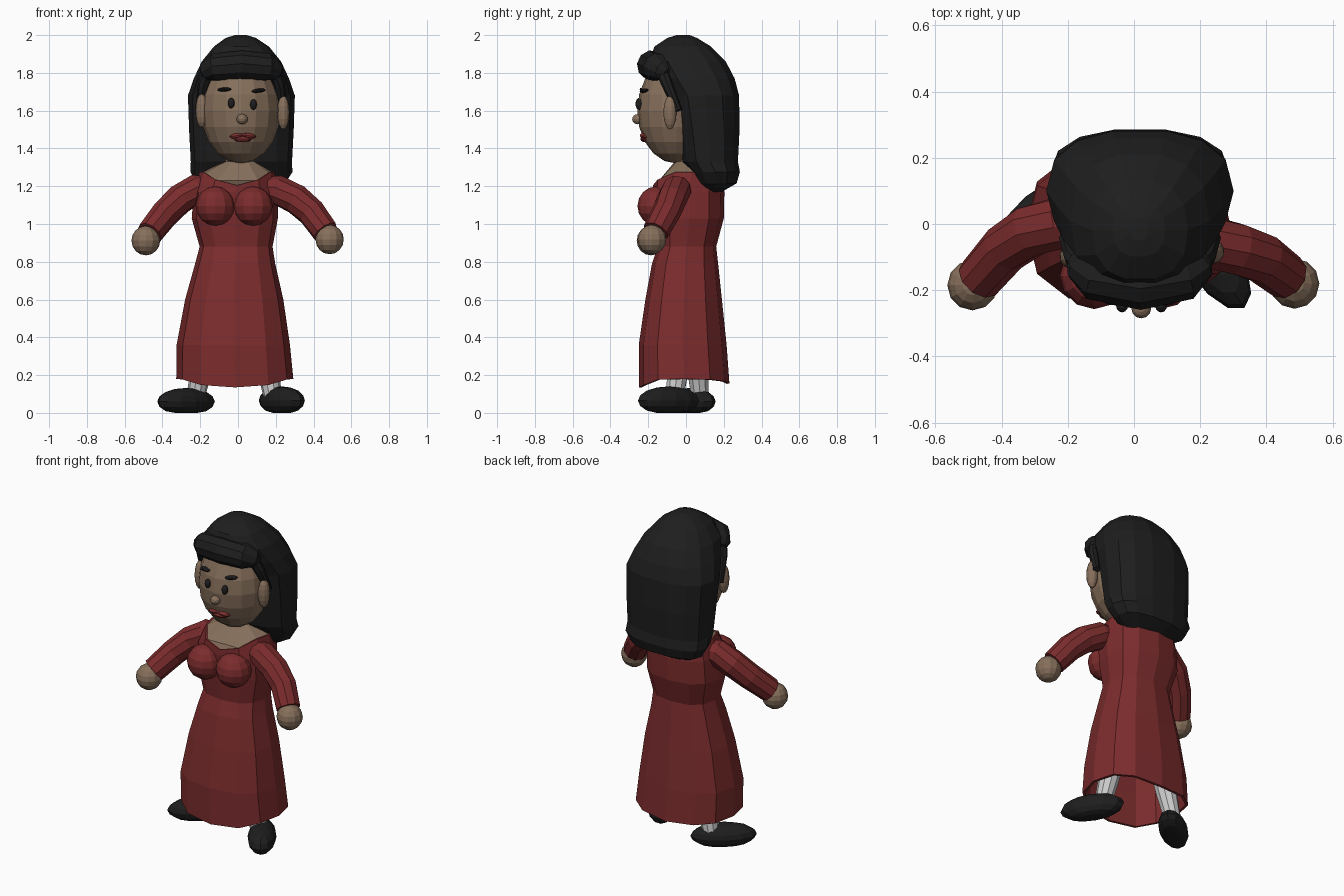
import bpy, bmesh, math
from mathutils import Vector, Matrix, Euler


def material(name, rgb):
    m = bpy.data.materials.new(name)
    m.diffuse_color = (*rgb, 1)
    return m


RED = material("dress_red", (0.20, 0.025, 0.026))
SKIN = material("skin", (0.24, 0.16, 0.105))
BLACK = material("black", (0.013, 0.013, 0.013))
LIP = material("lip_red", (0.22, 0.03, 0.03))


def finish(name, bm, mat):
    bmesh.ops.recalc_face_normals(bm, faces=bm.faces)
    me = bpy.data.meshes.new(name)
    bm.to_mesh(me)
    bm.free()
    if mat:
        me.materials.append(mat)
    ob = bpy.data.objects.new(name, me)
    bpy.context.collection.objects.link(ob)
    return ob


def loft(name, rings, mat, cap=True):
    bm = bmesh.new()
    vs = [[bm.verts.new(p) for p in r] for r in rings]
    n = len(rings[0])
    for a, b in zip(vs, vs[1:]):
        for i in range(n):
            j = (i + 1) % n
            bm.faces.new((a[i], a[j], b[j], b[i]))
    if cap:
        bm.faces.new(vs[0])
        bm.faces.new(vs[-1])
    return finish(name, bm, mat)


def ring(z, cx, hw, yf, yb, n=12, p=2.5, phase=0.0):
    # rounded-square horizontal ring; index 0 is at the front
    pts = []
    for i in range(n):
        a = 2 * math.pi * i / n - math.pi / 2 + phase
        c, s = math.cos(a), math.sin(a)
        x = math.copysign(abs(c) ** (2 / p), c)
        y = math.copysign(abs(s) ** (2 / p), s)
        pts.append(Vector((cx + hw * x, (yf + yb) / 2 + (yb - yf) / 2 * y, z)))
    return pts


def ellipsoid(name, loc, rad, mat, rot=(0, 0, 0), seg=12, rows=8, floor=None):
    bm = bmesh.new()
    mtx = Matrix.Translation(loc) @ Euler(rot).to_matrix().to_4x4() @ Matrix.Diagonal((*rad, 1))
    bmesh.ops.create_uvsphere(bm, u_segments=seg, v_segments=rows, radius=1, matrix=mtx)
    if floor is not None:
        for v in bm.verts:
            v.co.z = max(v.co.z, floor)
    return finish(name, bm, mat)


def tube(name, path, radii, mat, n=10):
    path = [Vector(p) for p in path]
    rings = []
    for i, p in enumerate(path):
        t = (path[min(i + 1, len(path) - 1)] - path[max(i - 1, 0)]).normalized()
        u = t.cross(Vector((0, 1, 0.2))).normalized()
        w = t.cross(u)
        rings.append([p + radii[i] * (math.cos(k * 2 * math.pi / n) * u + math.sin(k * 2 * math.pi / n) * w)
                      for k in range(n)])
    return loft(name, rings, mat)


# dress: stacked rings from hem to V neckline
hem = ring(0.155, -0.017, 0.31, -0.25, 0.23)
for k, v in enumerate(hem):
    v.z += 0.025 * abs(math.sin(k * math.pi / 6)) - (0.02 if k in (11, 0, 1) else 0)
neckline = ring(1.275, -0.005, 0.2, -0.12, 0.18)
for k, (y, z) in {11: (-0.15, 1.235), 0: (-0.175, 1.205), 1: (-0.15, 1.235)}.items():
    neckline[k].y, neckline[k].z = y, z
profile = [(0.36, -0.025, 0.30, -0.25, 0.215), (0.6, -0.02, 0.26, -0.215, 0.19),
           (0.79, -0.015, 0.212, -0.18, 0.17), (0.88, -0.01, 0.193, -0.15, 0.16),
           (1.03, -0.017, 0.228, -0.165, 0.2), (1.17, -0.012, 0.222, -0.175, 0.203)]
dress = loft("dress", [hem] + [ring(*r) for r in profile] + [neckline], RED, cap=False)
sol = dress.modifiers.new("thickness", 'SOLIDIFY')
sol.thickness = 0.015
for x, side in ((-0.12, "left"), (0.08, "right")):
    ellipsoid("bust_" + side, (x, -0.157, 1.095), (0.104, 0.1, 0.104), RED)

# neck and shoulder skin filling the neckline
base = [Vector((v.x * 0.96, 0.02 + (v.y - 0.02) * 0.96, v.z - 0.005)) for v in neckline]
loft("neck", [base, ring(1.33, 0.01, 0.085, -0.06, 0.09, p=2), ring(1.45, 0.01, 0.075, -0.07, 0.07, p=2)], SKIN)

# sleeves and hands
arms = {
    "left": [(-0.14, 0.02, 1.19), (-0.22, 0.005, 1.185), (-0.31, -0.02, 1.13), (-0.39, -0.075, 1.05), (-0.468, -0.165, 0.95)],
    "right": [(0.12, -0.03, 1.19), (0.21, -0.05, 1.18), (0.31, -0.075, 1.13), (0.39, -0.105, 1.06), (0.462, -0.16, 0.96)],
}
for side, path in arms.items():
    tube("sleeve_" + side, path, [0.06, 0.08, 0.08, 0.076, 0.071], RED)
ellipsoid("hand_left", (-0.488, -0.185, 0.912), (0.076, 0.076, 0.078), SKIN)
ellipsoid("hand_right", (0.485, -0.18, 0.918), (0.075, 0.076, 0.078), SKIN)

# legs and shoes
tube("leg_left", [(-0.225, 0.075, 0.08), (-0.19, 0.06, 0.25), (-0.11, 0.02, 0.75)], [0.048, 0.06, 0.085], None)
tube("leg_right", [(0.185, -0.06, 0.08), (0.155, -0.04, 0.25), (0.09, 0.0, 0.75)], [0.048, 0.06, 0.085], None)
ellipsoid("shoe_left", (-0.275, 0.02, 0.06), (0.19, 0.082, 0.072), BLACK, (0, 0, math.radians(40)), floor=0)
ellipsoid("shoe_right", (0.232, -0.093, 0.065), (0.19, 0.082, 0.075), BLACK, (0, 0, math.radians(-58)), floor=0)

# head, ears and face
ellipsoid("head", (0.015, -0.05, 1.6), (0.21, 0.208, 0.28), SKIN, seg=16, rows=10)
ellipsoid("ear_left", (-0.192, -0.1, 1.6), (0.033, 0.036, 0.09), SKIN, (0, 0, 0.3))
ellipsoid("ear_right", (0.24, -0.085, 1.59), (0.033, 0.036, 0.09), SKIN, (0, 0, -0.3))
ellipsoid("nose", (0.022, -0.255, 1.555), (0.03, 0.03, 0.027), SKIN)
for side, ex, ez, bx, bz, tilt in (("left", -0.036, 1.64, -0.072, 1.712, -0.05), ("right", 0.082, 1.632, 0.108, 1.706, -0.12)):
    ellipsoid("eye_" + side, (ex, -0.247, ez), (0.018, 0.02, 0.028), BLACK)
    ellipsoid("eyebrow_" + side, (bx, -0.222, bz), (0.04, 0.022, 0.011), BLACK,
              (0, tilt, -0.3 if side == "left" else 0.3), seg=10, rows=6)
for side, s in (("left", -1), ("right", 1)):
    ellipsoid("upper_lip_" + side, (0.025 + s * 0.033, -0.222, 1.467), (0.04, 0.022, 0.014), LIP,
              (0, s * 0.15, s * 0.2), seg=10, rows=6)
ellipsoid("lower_lip", (0.025, -0.217, 1.45), (0.052, 0.025, 0.017), LIP, seg=10, rows=6)

# long hair: closed loft behind the face
hair = [(1.17, 0.01, 0.15, 0.08, 0.19), (1.215, 0.015, 0.235, 0.05, 0.27), (1.275, 0.018, 0.27, 0.02, 0.288),
        (1.33, 0.018, 0.268, -0.02, 0.278), (1.5, 0.018, 0.277, -0.05, 0.287), (1.68, 0.018, 0.283, -0.085, 0.285),
        (1.77, 0.018, 0.252, -0.15, 0.262), (1.86, 0.018, 0.21, -0.2, 0.215), (1.94, 0.018, 0.145, -0.17, 0.135),
        (1.985, 0.015, 0.08, -0.1, 0.06), (2.0, 0.015, 0.03, -0.05, 0.02)]
loft("hair", [ring(*r, n=14, p=2.4, phase=math.pi / 14) for r in hair], BLACK)
# side locks running down the temples
for side, x, s in (("left", 0.018, -1), ("right", 0.018, 1)):
    tube("temple_lock_" + side, [(x + s * 0.17, -0.13, 1.82), (x + s * 0.2, -0.1, 1.74), (x + s * 0.225, -0.04, 1.6)],
         [0.035, 0.03, 0.02], BLACK, n=8)
# rolled fringe across the forehead
tube("fringe", [(-0.185, -0.1, 1.8), (-0.165, -0.12, 1.81), (-0.12, -0.155, 1.83), (0.02, -0.18, 1.84),
                (0.155, -0.155, 1.83), (0.2, -0.12, 1.81), (0.22, -0.1, 1.8)],
     [0.02, 0.052, 0.075, 0.08, 0.075, 0.052, 0.02], BLACK)
